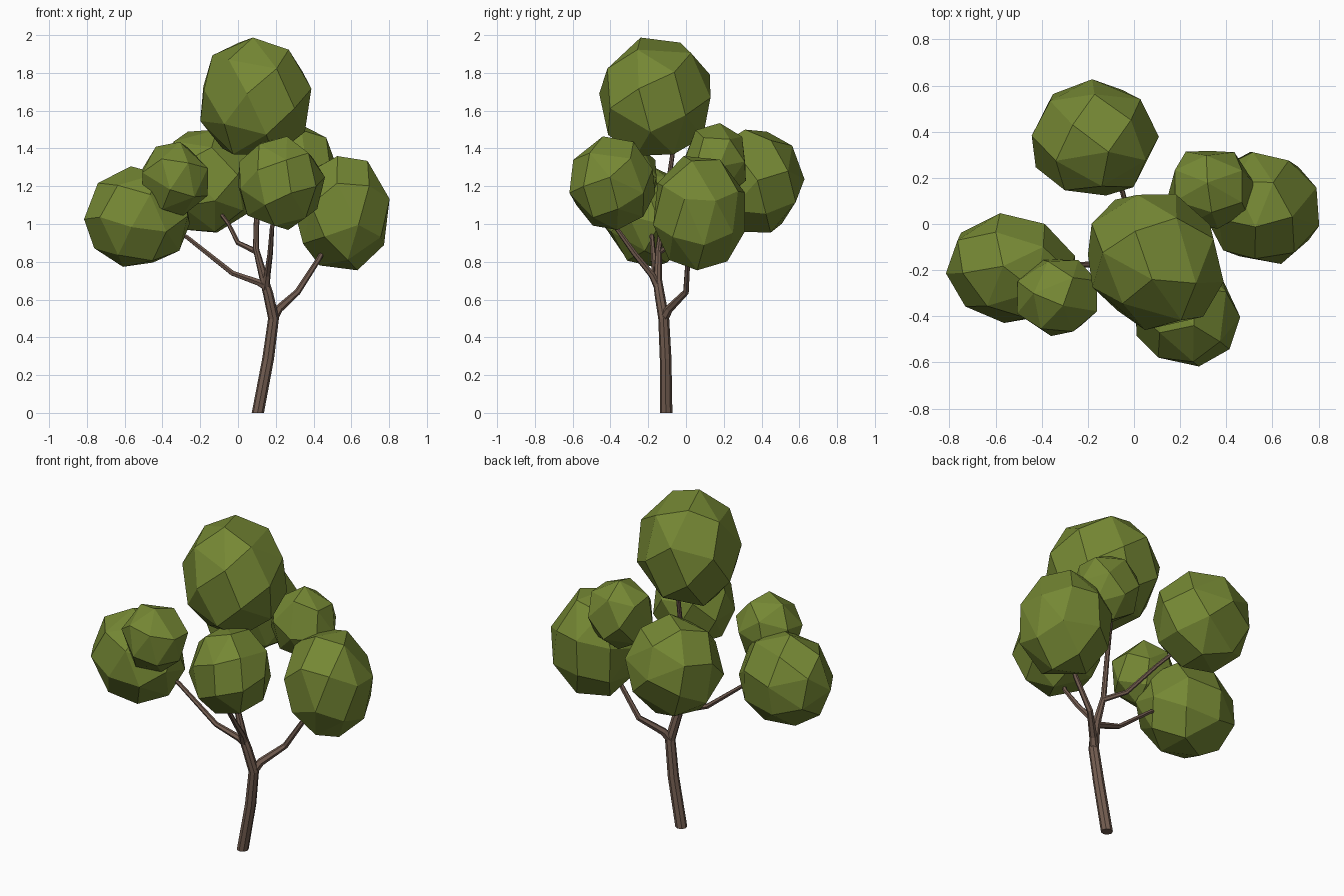
import bpy
import bmesh
import math
from mathutils import Euler, Vector

if "Cube" in bpy.data.objects:
    bpy.data.objects.remove(bpy.data.objects["Cube"])


def material(name, rgb):
    m = bpy.data.materials.new(name)
    m.diffuse_color = (*rgb, 1)
    m.use_nodes = True
    m.node_tree.nodes["Principled BSDF"].inputs["Base Color"].default_value = m.diffuse_color
    return m


leaf_mat = material("leaf green", (0.178, 0.245, 0.034))
bark_mat = material("bark brown", (0.175, 0.112, 0.083))


def add_object(name, me, mat):
    me.materials.clear()
    me.materials.append(mat)
    for p in me.polygons:
        p.material_index = 0
        p.use_smooth = False
    ob = bpy.data.objects.new(name, me)
    bpy.context.collection.objects.link(ob)
    return ob


def leaf_clump(name, lo, hi, turn, lean=0, count=26, puff=1.03):
    """Coarse faceted ball: hull of evenly spread points, stretched between two corners."""
    lo, hi = Vector(lo), Vector(hi)
    mid, half = (lo + hi) / 2, (hi - lo) / 2 * puff
    rot = Euler(turn).to_matrix()
    bm = bmesh.new()
    for i in range(count):
        z = 1 - (2 * i + 1) / count
        r = math.sqrt(1 - z * z)
        a = i * math.pi * (3 - math.sqrt(5))
        d = rot @ Vector((r * math.cos(a), r * math.sin(a), z))
        d.y = d.y * math.sqrt(1 - lean * lean) + lean * d.x
        bm.verts.new(mid + d * half)
    bmesh.ops.convex_hull(bm, input=bm.verts)
    # merge the flattest pairs of triangles into larger facets
    bmesh.ops.dissolve_limit(bm, angle_limit=math.radians(12), verts=bm.verts, edges=bm.edges)
    bmesh.ops.recalc_face_normals(bm, faces=bm.faces)
    me = bpy.data.meshes.new(name)
    bm.to_mesh(me)
    bm.free()
    add_object(name, me, leaf_mat)


def limb(name, points, sides_res=1):
    """Tapered limb through (x, y, z, radius) points."""
    cu = bpy.data.curves.new(name, 'CURVE')
    cu.dimensions = '3D'
    cu.bevel_depth = 1
    cu.bevel_resolution = sides_res
    cu.use_fill_caps = True
    sp = cu.splines.new('POLY')
    sp.use_smooth = False
    sp.points.add(len(points) - 1)
    for p, (x, y, z, r) in zip(sp.points, points):
        p.co = (x, y, z, 1)
        p.radius = r
    tmp = bpy.data.objects.new(name + "_path", cu)
    bpy.context.collection.objects.link(tmp)
    deps = bpy.context.evaluated_depsgraph_get()
    me = bpy.data.meshes.new_from_object(tmp.evaluated_get(deps))
    bpy.data.objects.remove(tmp)
    for v in me.vertices:  # flat on the ground
        if v.co.z < 0.03:
            v.co.z = 0
    add_object(name, me, bark_mat)


# Trunk and the leader that carries the crown
limb("trunk", [(.105, -.105, 0, .033), (.16, -.108, .29, .031), (.188, -.118, .5, .029),
               (.16, -.14, .63, .027), (.14, -.15, .70, .024), (.095, -.145, .87, .016),
               (.10, -.11, 1.1, .014), (.10, -.07, 1.38, .012), (.09, -.1, 1.5, .01)], 2)

# Side branches
limb("right_branch", [(.185, -.118, .5, .027), (.215, -.09, .55, .022), (.315, .0, .64, .017),
                      (.425, .01, .81, .014), (.5, .04, .95, .01)])
limb("left_branch", [(.15, -.145, .67, .024), (.11, -.15, .69, .019), (-.03, -.165, .74, .015),
                     (-.27, -.18, .93, .012), (-.4, -.19, 1.0, .01)])
limb("front_branch", [(.145, -.145, .66, .023), (.155, -.18, .73, .018), (.17, -.27, .84, .015),
                      (.18, -.37, .98, .012), (.2, -.4, 1.1, .01)])
limb("back_branch", [(.105, -.147, .85, .016), (.0, -.06, .90, .013),
                     (-.05, .14, 1.0, .011), (-.11, .26, 1.08, .009)])

# Leaf clumps: low corner, high corner, turn
leaf_clump("crown_clump", (-.21, -.46, 1.335), (.39, .145, 1.99), (.1, .2, 2.4), -.1)
leaf_clump("left_clump", (-.81, -.43, .77), (-.25, .045, 1.30), (.9, .2, 1.1), -.06)
leaf_clump("front_left_clump", (-.52, -.49, 1.045), (-.145, -.14, 1.435), (.2, 1.0, .6), 0, 20)
leaf_clump("back_clump", (-.45, .11, .94), (.10, .62, 1.505), (1.3, .4, .3))
leaf_clump("right_clump", (.30, -.18, .75), (.81, .32, 1.37), (.6, .8, 1.7), -.06)
leaf_clump("back_right_clump", (.135, -.02, 1.13), (.52, .335, 1.53), (1.1, 1.2, .4), 0, 20)
leaf_clump("front_clump", (-.01, -.62, .97), (.455, -.16, 1.465), (.4, .1, 2.0), -.06)
